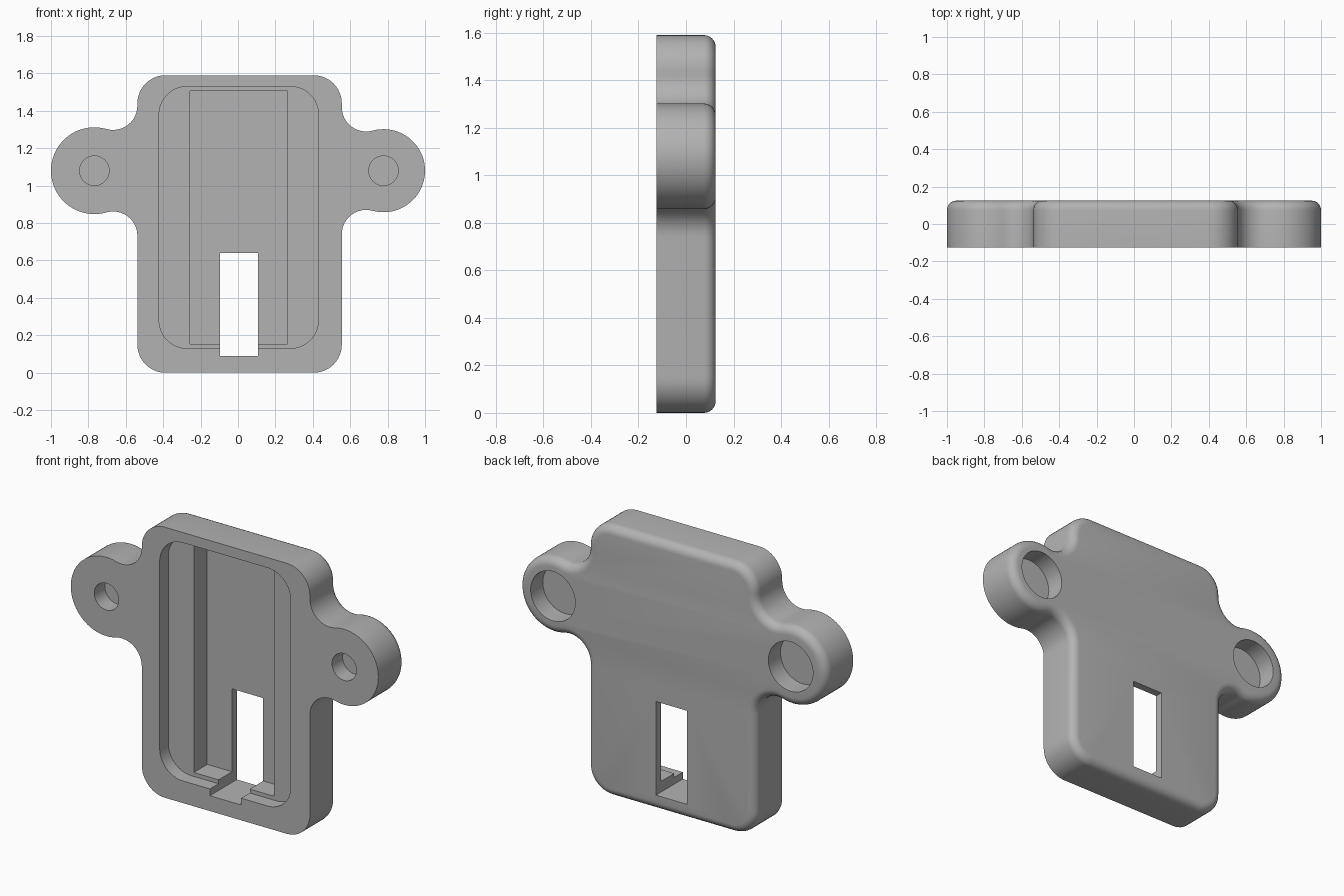
import bpy, bmesh
from math import radians, degrees, cos, sin, atan2, sqrt

cube = bpy.data.objects.get("Cube")
if cube:
    bpy.data.objects.remove(cube, do_unlink=True)

FRONT, BACK = -0.125, 0.125
HEIGHT, EAR_Z = 1.59, 1.08
LEFT_X, RIGHT_X = 0.555, -0.538
EARS = [(0.778, 0.222), (-0.768, 0.232)]   # centre x, radius

grey = bpy.data.materials.new("plain grey")
grey.use_nodes = True
grey.diffuse_color = (0.45, 0.45, 0.45, 1)
grey.node_tree.nodes["Principled BSDF"].inputs["Base Color"].default_value = grey.diffuse_color


def arc(cx, cz, r, a0, a1, n=12):
    angles = [radians(a0 + (a1 - a0) * i / n) for i in range(n + 1)]
    return [(cx + r * cos(a), cz + r * sin(a)) for a in angles]


def rounded_rect(x0, x1, z0, z1, r):
    return (arc(x0 + r, z0 + r, r, 180, 270) + arc(x1 - r, z0 + r, r, 270, 360)
            + arc(x1 - r, z1 - r, r, 0, 90) + arc(x0 + r, z1 - r, r, 90, 180))


def rect(x0, x1, z0, z1):
    return [(x0, z0), (x1, z0), (x1, z1), (x0, z1)]


def ear_outline(side_x, ear_x, r, blend=0.13):
    """Blend, round ear, blend: listed from bottom to top on the +x side."""
    fx = side_x + blend
    dx = ear_x - fx
    h = sqrt((r + blend) ** 2 - dx ** 2)
    t = degrees(atan2(h, dx))
    return (arc(fx, EAR_Z - h, blend, 180, t)
            + arc(ear_x, EAR_Z, r, t - 180, 180 - t, 40)[1:-1]
            + arc(fx, EAR_Z + h, blend, -t, -180))


def prism(name, outline, y0, y1, back_round=0.0):
    """Extrude an (x, z) outline from y0 to y1, optionally rounding the back rim."""
    bm = bmesh.new()
    face = bm.faces.new([bm.verts.new((x, y0, z)) for x, z in outline])
    ext = bmesh.ops.extrude_face_region(bm, geom=[face])["geom"]
    verts = [v for v in ext if isinstance(v, bmesh.types.BMVert)]
    bmesh.ops.translate(bm, verts=verts, vec=(0, y1 - y0, 0))
    bmesh.ops.recalc_face_normals(bm, faces=bm.faces)
    if back_round:
        rim = [e for e in ext if isinstance(e, bmesh.types.BMEdge)]
        bmesh.ops.bevel(bm, geom=rim, offset=back_round, segments=6, profile=0.5,
                        affect='EDGES', clamp_overlap=False)
    mesh = bpy.data.meshes.new(name)
    bm.to_mesh(mesh)
    bm.free()
    mesh.materials.append(grey)
    obj = bpy.data.objects.new(name, mesh)
    bpy.context.scene.collection.objects.link(obj)
    return obj


# Housing with rounded corners and a mounting ear on each side
R = 0.15
left_ear = ear_outline(LEFT_X, *EARS[0])
right_ear = [(-x, z) for x, z in reversed(ear_outline(-RIGHT_X, -EARS[1][0], EARS[1][1]))]
corners = rounded_rect(RIGHT_X, LEFT_X, 0, HEIGHT, R)
half = len(corners) // 2
housing = prism("housing", corners[:half] + left_ear + corners[half:] + right_ear,
                FRONT, BACK, back_round=0.05)

# Stepped front pocket and the through slot
cutters = [
    prism("lid_recess", rounded_rect(-0.422, 0.43, 0.13, 1.53, R), FRONT - 0.1, -0.045),
    prism("deep_pocket", rect(-0.256, 0.264, 0.153, 1.507), FRONT - 0.2, 0.08),
    prism("cable_slot", rect(-0.095, 0.108, 0.09, 0.64), FRONT - 0.3, BACK + 0.1),
]

# Screw holes: narrow from the front, wide from the back, with a thin web between
for ear_x, _ in EARS:
    cutters.append(prism("screw_hole", arc(ear_x, EAR_Z, 0.079, 0, 360, 40)[:-1],
                         FRONT - 0.1, -0.027))
    cutters.append(prism("head_hole", arc(ear_x, EAR_Z, 0.145, 0, 360, 48)[:-1],
                         0.012, BACK + 0.1))

for cutter in cutters:
    mod = housing.modifiers.new(cutter.name, 'BOOLEAN')
    mod.operation = 'DIFFERENCE'
    mod.solver = 'EXACT'
    mod.object = cutter

# Bake the cuts and remove the cutters
graph = bpy.context.evaluated_depsgraph_get()
baked = bpy.data.meshes.new_from_object(housing.evaluated_get(graph))
housing.modifiers.clear()
housing.data = baked
baked.name = "housing"
for cutter in cutters:
    bpy.data.objects.remove(cutter, do_unlink=True)

for obj in bpy.context.selected_objects:
    obj.select_set(False)
bpy.context.view_layer.objects.active = housing
housing.select_set(True)
bpy.ops.object.shade_smooth_by_angle(angle=radians(30))
